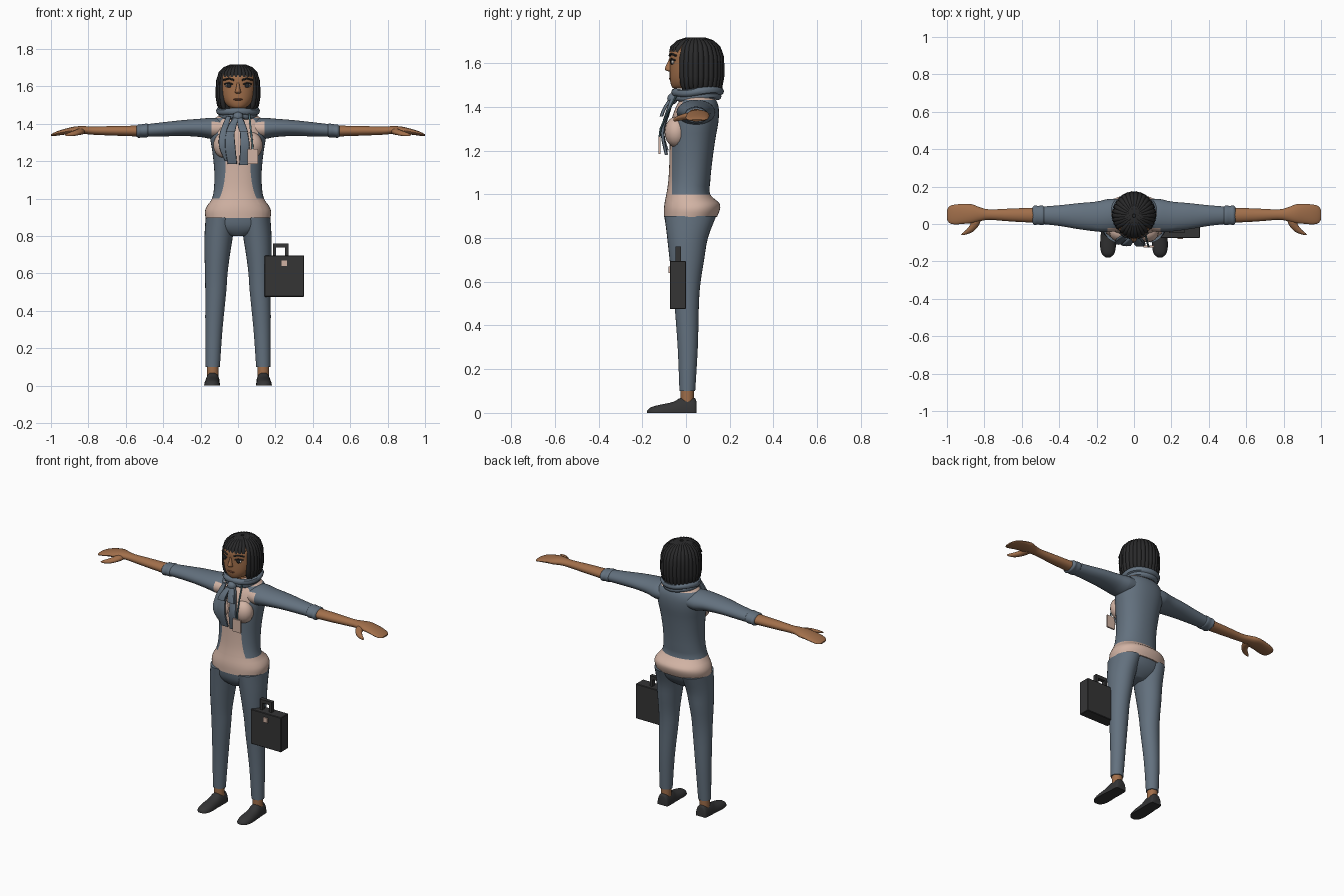
import bpy, bmesh, math
from mathutils import Vector


def material(name, rgb):
    m = bpy.data.materials.new(name)
    m.diffuse_color = (*rgb, 1)
    return m


BLUE = material("slate_blue", (0.125, 0.165, 0.21))
PINK = material("pale_pink", (0.64, 0.45, 0.37))
SKIN = material("brown_skin", (0.36, 0.16, 0.07))
HAIR = material("black_hair", (0.022, 0.022, 0.023))
DARK = material("charcoal", (0.035, 0.035, 0.036))
LIPS = material("lip_brown", (0.2, 0.075, 0.04))
WHITE = material("eye_white", (0.6, 0.55, 0.5))
TEAL = material("lanyard_teal", (0.08, 0.16, 0.19))


def finish(name, bm, mats, angle=45):
    bmesh.ops.recalc_face_normals(bm, faces=bm.faces)
    me = bpy.data.meshes.new(name)
    bm.to_mesh(me)
    bm.free()
    for m in mats:
        me.materials.append(m)
    me.shade_smooth()
    me.set_sharp_from_angle(angle=math.radians(angle))
    ob = bpy.data.objects.new(name, me)
    bpy.context.collection.objects.link(ob)
    return ob


def smooth_rings(rings, steps):
    """Catmull-Rom interpolation between the given rings."""
    out = []
    for i in range(len(rings) - 1):
        p0, p1 = rings[max(i - 1, 0)], rings[i]
        p2, p3 = rings[i + 1], rings[min(i + 2, len(rings) - 1)]
        for k in range(steps):
            t = k / steps
            out.append([b + 0.5 * t * (c - a + t * (2*a - 5*b + 4*c - d + t * (3*(b - c) + d - a)))
                        for a, b, c, d in zip(p0, p1, p2, p3)])
    return out + [list(rings[-1])]


def loft(name, rings, mats, axis="z", n=28, power=2.0, steps=3, floor=False, cuts=(), rule=None, angle=45):
    """Rings are (x, y, z, radius a, radius b) across the chosen axis."""
    bm = bmesh.new()
    ia, ib = {"z": (0, 1), "x": (1, 2), "y": (0, 2)}[axis]
    loops = []
    for r in smooth_rings(rings, steps):
        loop = []
        for k in range(n):
            t = 2 * math.pi * k / n
            c, s = math.cos(t), math.sin(t)
            p = Vector(r[:3])
            p[ia] += r[3] * math.copysign(abs(c) ** (2 / power), c)
            p[ib] += r[4] * math.copysign(abs(s) ** (2 / power), s)
            if floor:
                p.z = max(p.z, 0)
            loop.append(bm.verts.new(p))
        loops.append(loop)
    for a, b in zip(loops, loops[1:]):
        for k in range(n):
            bm.faces.new((a[k], a[(k + 1) % n], b[(k + 1) % n], b[k]))
    bm.faces.new(loops[0])
    bm.faces.new(loops[-1])
    for co, no in cuts:
        bmesh.ops.bisect_plane(bm, geom=bm.verts[:] + bm.edges[:] + bm.faces[:], plane_co=co, plane_no=no)
    if rule:
        for f in bm.faces:
            f.material_index = rule(f.calc_center_median())
    return finish(name, bm, mats, angle)


def box(name, centre, size, mat, bevel=0.0):
    bm = bmesh.new()
    bmesh.ops.create_cube(bm, size=1)
    for v in bm.verts:
        v.co = Vector(c + a * s for c, a, s in zip(centre, v.co, size))
    if bevel:
        bmesh.ops.bevel(bm, geom=bm.edges[:], offset=bevel, segments=1, affect="EDGES")
    return finish(name, bm, [mat], 20)


def ball(name, centre, radii, mat):
    bm = bmesh.new()
    bmesh.ops.create_uvsphere(bm, u_segments=16, v_segments=10, radius=1)
    for v in bm.verts:
        v.co = Vector(c + a * s for c, a, s in zip(centre, v.co, radii))
    return finish(name, bm, [mat])


def tube(name, points, radius, mat, closed=False, taper=None):
    cu = bpy.data.curves.new(name, "CURVE")
    cu.dimensions = "3D"
    cu.bevel_depth, cu.bevel_resolution, cu.use_fill_caps = radius, 2, True
    sp = cu.splines.new("POLY")
    sp.points.add(len(points) - 1)
    for i, p in enumerate(points):
        sp.points[i].co = (*p, 1)
        sp.points[i].radius = taper[i] if taper else 1
    sp.use_cyclic_u = closed
    tmp = bpy.data.objects.new(name + "_path", cu)
    bpy.context.collection.objects.link(tmp)
    bm = bmesh.new()
    bm.from_mesh(tmp.to_mesh())
    bpy.data.objects.remove(tmp)
    for f in bm.faces:
        f.material_index = 0
    return finish(name, bm, [mat])


# Torso: pink shirt with an open jacket round the sides and back
def torso_rule(c):
    front = c.y < -0.064 + max(0, c.z - 1.26) * 0.3
    return 0 if c.z < 1.0 or front or c.z > 1.432 else 1


loft("torso", [(0, .02, .895, .173, .121), (0, .027, .93, .177, .128), (0, .027, .96, .166, .125),
               (0, .01, 1.0, .139, .1), (0, .015, 1.06, .128, .096), (0, .022, 1.15, .127, .098),
               (0, .03, 1.25, .137, .104), (0, .04, 1.33, .15, .108), (0, .05, 1.39, .15, .1),
               (0, .055, 1.43, .122, .083), (0, .05, 1.455, .08, .06), (0, .045, 1.47, .055, .05)],
     [PINK, BLUE], n=40, power=2.2,
     cuts=[((0, 0, 1.0), (0, 0, 1)), ((0, 0, 1.432), (0, 0, 1)), ((0, -.064, 0), (0, 1, 0)),
           ((0, -.064, 1.26), (0, 1, -.3))], rule=torso_rule)
loft("trouser_seat", [(0, 0, .8, .05, .055), (0, .005, .825, .13, .082), (0, .012, .86, .17, .105),
                      (0, .02, .91, .172, .12)], [BLUE], power=2.2)

for s, side in ((1, "left"), (-1, "right")):
    ball(side + "_bust", (s * .07, -.045, 1.285), (.062, .053, .07), PINK)

    # Legs, ankles and shoes
    loft(side + "_leg", [(s * .092, .02, .9, .081, .118), (s * .103, .007, .8, .076, .093),
                         (s * .111, .004, .7, .068, .079), (s * .116, .002, .6, .06, .065),
                         (s * .119, .003, .5, .056, .056), (s * .129, .008, .3, .046, .046),
                         (s * .135, .006, .1, .038, .036)], [BLUE])
    loft(side + "_ankle", [(s * .135, .006, .05, .03, .03), (s * .135, .006, .11, .032, .031)], [SKIN])
    loft(side + "_shoe", [(s * .135, .047, 0, .03, .055), (s * .135, .035, 0, .037, .07),
                          (s * .136, -.02, 0, .039, .07), (s * .138, -.06, 0, .04, .05),
                          (s * .139, -.12, 0, .042, .037), (s * .139, -.16, 0, .033, .026),
                          (s * .139, -.178, 0, .012, .01)], [DARK], axis="y", power=2.3, floor=True)

    # Sleeve, rolled cuff, forearm, hand and thumb
    loft(side + "_sleeve", [(s * .09, .048, 1.375, .085, .055), (s * .14, .045, 1.375, .088, .057),
                            (s * .2, .04, 1.378, .08, .049), (s * .3, .042, 1.377, .069, .042),
                            (s * .4, .045, 1.37, .055, .038), (s * .52, .047, 1.362, .044, .032)],
         [BLUE, PINK], axis="x", cuts=[((s * .142, 0, 0), (1, 0, 0)), ((0, -.022, 0), (0, 1, 0))],
         rule=lambda c: 1 if abs(c.x) < .142 and c.y < -.022 else 0)
    loft(side + "_cuff", [(s * .478, .046, 1.364, .043, .03), (s * .488, .046, 1.364, .052, .037),
                          (s * .515, .047, 1.362, .05, .035), (s * .532, .047, 1.36, .053, .036),
                          (s * .542, .047, 1.36, .042, .029)], [BLUE], axis="x")
    loft(side + "_forearm_hand", [(s * .53, .047, 1.361, .04, .029), (s * .65, .048, 1.362, .035, .026),
                                  (s * .77, .05, 1.363, .028, .022), (s * .82, .052, 1.366, .036, .021),
                                  (s * .865, .055, 1.365, .05, .021), (s * .91, .054, 1.36, .053, .017),
                                  (s * .955, .051, 1.351, .053, .013), (s * .985, .05, 1.343, .046, .009),
                                  (s * 1.0, .05, 1.339, .026, .004)], [SKIN], axis="x", n=20)
    loft(side + "_thumb", [(s * .84, .04, 1.36, .026, .018), (s * .85, 0, 1.356, .024, .016),
                           (s * .872, -.03, 1.349, .024, .013), (s * .895, -.048, 1.343, .022, .01),
                           (s * .915, -.058, 1.34, .01, .005)], [SKIN], axis="y", n=14)

    # Eye, brow and ear-side details
    ball(side + "_eye_white", (s * .048, -.06, 1.605), (.02, .008, .011), WHITE)
    ball(side + "_iris", (s * .048, -.065, 1.605), (.013, .007, .0125), HAIR)
    tube(side + "_eyelid", [(s * .028, -.071, 1.61), (s * .048, -.067, 1.619), (s * .072, -.05, 1.612)],
         .004, HAIR)
    tube(side + "_brow", [(s * .022, -.075, 1.634), (s * .05, -.067, 1.642), (s * .077, -.046, 1.634)],
         .005, HAIR)

# Head and neck
loft("neck", [(0, .045, 1.4, .055, .052), (0, .035, 1.53, .05, .05)], [SKIN])
loft("head", [(0, -.025, 1.483, .025, .03), (0, -.012, 1.492, .052, .053), (0, .0, 1.52, .076, .073),
              (0, .015, 1.56, .092, .09), (0, .022, 1.61, .097, .097), (0, .025, 1.655, .093, .1),
              (0, .035, 1.69, .07, .08), (0, .04, 1.705, .03, .03)], [SKIN], n=32)
loft("nose", [(0, -.068, 1.562, .01, .012), (0, -.073, 1.567, .016, .02), (0, -.075, 1.577, .014, .022),
              (0, -.07, 1.6, .009, .016), (0, -.067, 1.622, .007, .01)], [SKIN], n=14)
ball("mouth", (0, -.07, 1.53), (.024, .009, .006), LIPS)

# Bobbed hair: an inner cap with overlapping locks and a fringe
loft("hair_cap", [(0, .075, 1.48, .085, .075), (0, .072, 1.54, .1, .09), (0, .068, 1.6, .103, .093),
                  (0, .045, 1.655, .1, .108), (0, .043, 1.69, .075, .085), (0, .043, 1.708, .035, .04)], [HAIR])
LOCKS = 30
for i in range(LOCKS):
    a = 2 * math.pi * (i + .5) / LOCKS
    dx, dy = math.sin(a), -math.cos(a)
    fringe = dy < -.64
    profile = [(.08, 1.711), (.35, 1.707), (.65, 1.692), (.87, 1.668)]
    profile += [(.92, 1.648)] if fringe else [(.98, 1.63), (1, 1.59), (1, 1.54), (.95, 1.50), (.87, 1.478)]
    if not fringe:
        profile[-1] = (.87 + .1 * max(dy, 0), 1.48 - .006 * (i % 2))
    pts = [(.104 * r * dx, .044 + (.117 if dy > 0 else .12 if fringe else .1) * r * dy, z) for r, z in profile]
    taper = [.45, .75, .95, 1] + ([.8] if fringe else [1.05, 1.05, 1.05, .95, .5])
    tube("hair_lock_%02d" % i, pts, .0145, HAIR, taper=taper)

# Scarf coils, knot and hanging tails
for k, (rx, ry, z, r) in enumerate([(.1, .103, 1.469, .018), (.088, .092, 1.446, .018)]):
    ring = [(rx * math.cos(t), .053 + ry * math.sin(t), z + .006 * math.sin(t) + .004 * math.sin(3 * t))
            for t in (2 * math.pi * j / 36 for j in range(36))]
    tube("scarf_coil_%d" % k, ring, r, BLUE, closed=True)
ball("scarf_knot", (0, -.062, 1.437), (.028, .024, .026), BLUE)
tails = {
    "long_left": [(-.012, -.062, 1.435, .016, .01), (-.04, -.09, 1.36, .022, .009),
                  (-.042, -.108, 1.28, .028, .008), (-.03, -.09, 1.185, .025, .007)],
    "long_right": [(.012, -.062, 1.435, .014, .01), (.03, -.09, 1.36, .02, .009),
                   (.037, -.108, 1.28, .025, .008), (.03, -.09, 1.18, .024, .007)],
    "short_left": [(-.01, -.075, 1.43, .014, .008), (-.03, -.1, 1.39, .022, .008), (-.04, -.112, 1.355, .024, .007)],
    "short_right": [(.01, -.075, 1.43, .014, .008), (.02, -.1, 1.39, .022, .008), (.032, -.114, 1.355, .022, .007)],
    "outer_left": [(-.05, -.06, 1.44, .012, .008), (-.075, -.085, 1.36, .02, .008),
                   (-.082, -.105, 1.28, .02, .006), (-.055, -.085, 1.2, .014, .006)],
}
for name, rings in tails.items():
    loft("scarf_tail_" + name, rings, [BLUE], n=12, power=4)

# Lanyard with a blank badge
tube("lanyard", [(.06, -.045, 1.45), (.068, -.085, 1.37), (.076, -.116, 1.3), (.078, -.121, 1.262)], .005, TEAL)
box("badge", (.078, -.121, 1.225), (.056, .01, .08), PINK)

# Briefcase with handle and clasp
box("briefcase", (.2475, -.037, .585), (.213, .074, .22), DARK, .003)
for x in (.195, .261):
    box("handle_post", (x, -.035, .717), (.018, .024, .05), DARK)
box("handle_grip", (.228, -.035, .75), (.084, .024, .022), DARK)
box("clasp", (.247, -.077, .654), (.028, .008, .03), PINK)
